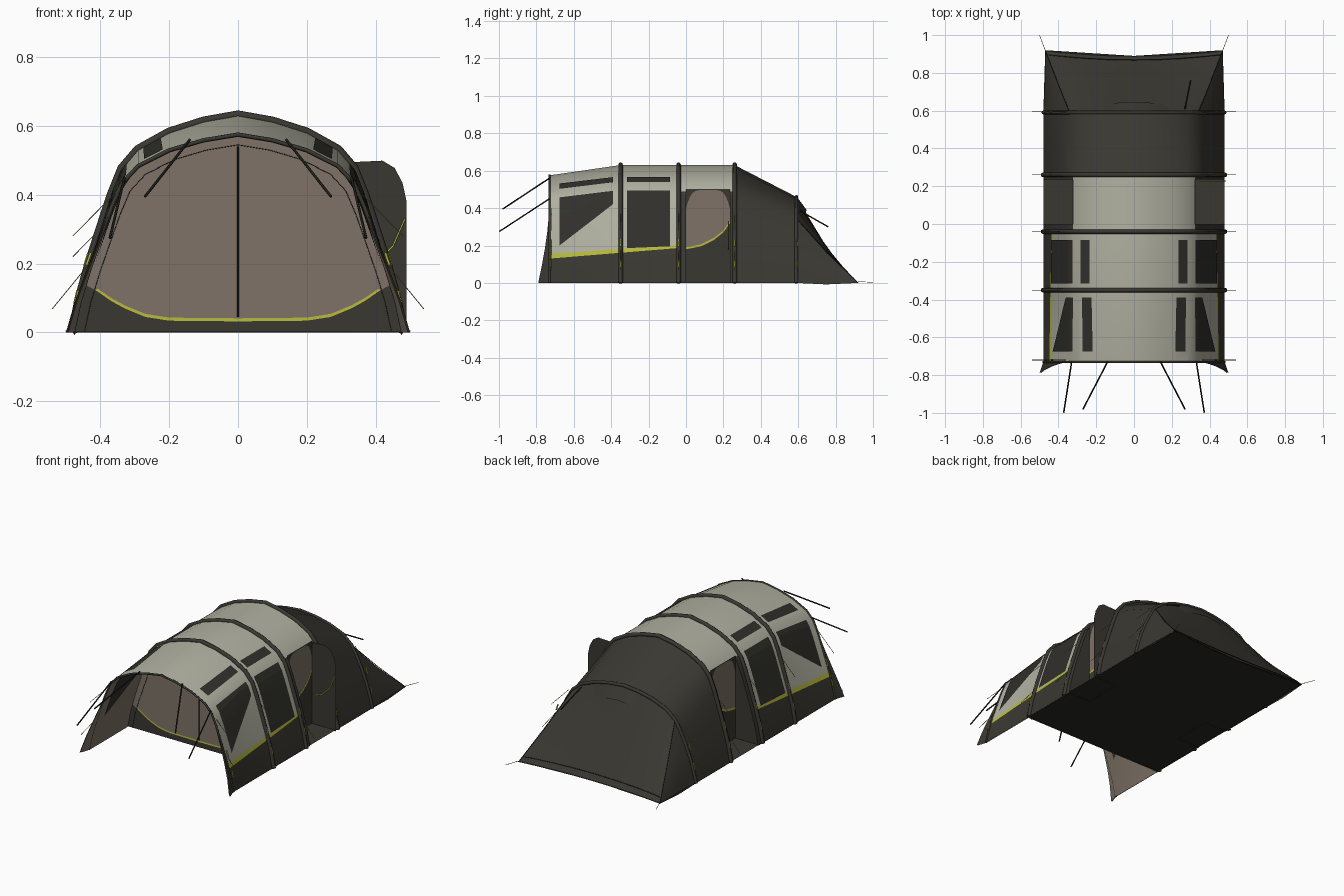
import bpy, bmesh, math
from mathutils import Vector

if "Cube" in bpy.data.objects:
    bpy.data.objects.remove(bpy.data.objects["Cube"])

def mat(name, c):
    m = bpy.data.materials.new(name)
    m.diffuse_color = (*c, 1)
    m.use_nodes = True
    m.node_tree.nodes["Principled BSDF"].inputs["Base Color"].default_value = m.diffuse_color
    return m

CREAM = mat("cream_fabric", (.44, .44, .36))
DARK = mat("dark_fabric", (.042, .039, .031))
TAUPE = mat("taupe_fabric", (.21, .17, .135))
LIME = mat("lime_trim", (.48, .50, .045))
GLASS = mat("window_mesh", (.030, .029, .024))
BLACK = mat("black_cord", (.012, .012, .011))
OLIVE = mat("olive_cord", (.24, .25, .05))
FLOOR = mat("groundsheet", (.022, .022, .018))

def lerp(tab, v):
    for (a, p), (b, q) in zip(tab, tab[1:]):
        if v <= b:
            return p + (q - p) * max(0, (v - a) / (b - a))
    return tab[-1][1]

# half cross-sections (x, z) of the main body and of the rear arch
HALF = [(.48, 0), (.46, .1), (.432, .2), (.40, .3), (.367, .4), (.337, .475),
        (.29, .53), (.2, .58), (.1, .612), (0, .63)]
REAR = [(.48, 0), (.462, .07), (.44, .14), (.412, .21), (.378, .28), (.34, .345),
        (.28, .395), (.19, .43), (.1, .45), (0, .46)]
HEIGHT = [(-.73, .575), (-.35, .63), (.26, .63)]

def mirror_pts(half):
    return half + [(-x, z) for x, z in half[-2::-1]]

def ring(y, k=1, flare=False):
    s = lerp(HEIGHT, y) / .63
    out = []
    for x, z in mirror_pts(HALF):
        f = max(0, 1 - z / .47) ** 1.6 if flare else 0
        out.append(Vector(((x + math.copysign(.02 * f, x)) * k, y - .06 * f, z * s * k)))
    return out

def rear_ring(y):
    return [Vector((x, y, z)) for x, z in mirror_pts(REAR)]

def surf(y, z, side, off=0):
    """point on the main wall at given y and z, pushed outwards by off"""
    zz = z * .63 / lerp(HEIGHT, y)
    tab = [(b, a) for a, b in HALF]
    x = lerp(tab, zz)
    slope = (lerp(tab, zz + .02) - lerp(tab, zz - .02)) / .04
    n = Vector((1, 0, -slope)).normalized()
    return Vector(((x + n.x * off) * side, y, z + n.z * off))

def finish(name, bm, mats, smooth=True):
    me = bpy.data.meshes.new(name)
    bm.to_mesh(me)
    bm.free()
    for m in mats:
        me.materials.append(m)
    ob = bpy.data.objects.new(name, me)
    bpy.context.collection.objects.link(ob)
    if smooth:
        bpy.ops.object.select_all(action='DESELECT')
        bpy.context.view_layer.objects.active = ob
        ob.select_set(True)
        bpy.ops.object.shade_smooth_by_angle(angle=math.radians(32))
    return ob

def loft_bm(rows, bm=None, mi=lambda i: 0):
    bm = bm or bmesh.new()
    vs = [[bm.verts.new(p) for p in r] for r in rows]
    for i, (a, b) in enumerate(zip(vs, vs[1:])):
        for j in range(len(a) - 1):
            f = bm.faces.new((a[j], a[j + 1], b[j + 1], b[j]))
            f.material_index = mi(i)
    return bm

def poly(name, pts, m):
    bm = bmesh.new()
    bm.faces.new([bm.verts.new(p) for p in pts])
    return finish(name, bm, [m], False)

def tube(name, paths, r, m, res=1):
    cu = bpy.data.curves.new(name + "_path", 'CURVE')
    cu.dimensions = '3D'
    cu.bevel_depth, cu.bevel_resolution, cu.use_fill_caps = r, res, True
    for path in paths:
        sp = cu.splines.new('POLY')
        sp.points.add(len(path) - 1)
        for p, q in zip(sp.points, path):
            p.co = (*q, 1)
    tmp = bpy.data.objects.new(name + "_tmp", cu)
    bpy.context.collection.objects.link(tmp)
    me = bpy.data.meshes.new_from_object(tmp.evaluated_get(bpy.context.evaluated_depsgraph_get()))
    bpy.data.objects.remove(tmp)
    me.name = name
    me.materials.clear()
    me.materials.append(m)
    ob = bpy.data.objects.new(name, me)
    bpy.context.collection.objects.link(ob)

# main shell: skirt, trim stripe, pale walls and roof, with the door bay cut out
bm = loft_bm([ring(-.73, flare=True)] + [ring(y) for y in (-.73, -.35, -.03, 0, .235, .26)])
bmesh.ops.remove_doubles(bm, verts=bm.verts, dist=1e-5)
SL = .082
for co, no in (((0, -.73, .13), (0, -SL, 1)), ((0, -.73, .155), (0, -SL + .012, 1)), ((0, 0, .49), (0, 0, 1))):
    bmesh.ops.bisect_plane(bm, geom=bm.verts[:] + bm.edges[:] + bm.faces[:], plane_co=co, plane_no=no)
cut = []
for f in bm.faces:
    c = f.calc_center_median()
    skirt = .13 + SL * (c.y + .73)
    if c.y < -.03 and c.y > -.73:
        f.material_index = 1 if c.z < skirt else 2 if c.z < .155 + (SL - .012) * (c.y + .73) else 0
    else:
        f.material_index = 0 if c.z > .49 and c.y > -.73 else 1
    if 0 < c.y < .235 and c.z < .49:
        cut.append(f)
bmesh.ops.delete(bm, geom=cut, context='FACES')
finish("main_shell", bm, [CREAM, DARK, LIME])

# porch lining
finish("porch_lining", loft_bm([ring(-.73, .988, True), ring(-.73, .988), ring(-.37, .988)]), [TAUPE])

# sleeping area behind the last tall arch
finish("rear_shell", loft_bm([ring(.26), rear_ring(.59)]), [DARK])

# sloping back: side triangles gather at the ground corners
back = []
for p in rear_ring(.59):
    t = max(-1, min(1, p.x / .33))
    back.append(Vector((.47 * t, .89 + .03 * t * t, 0)))
top = rear_ring(.59)
mid = [a.lerp(b, .5) - Vector((0, .006, .008)) for a, b in zip(top, back)]
bm = loft_bm([top, mid, back])
bmesh.ops.remove_doubles(bm, verts=bm.verts, dist=1e-4)
finish("rear_slope", bm, [DARK])
tube("rear_seams", [[top[i], mid[i] + Vector((0, .003, .003)), back[i]] for i in (5, 13)]
     + [[a.lerp(b, .85) + Vector((0, .002, .002)) for a, b in zip(mid[5:14], back[5:14])]], .002, BLACK)

# visor over the rear vent
edge = top[5:14]
lip = [Vector((p.x * .95, .60 + .045 * (1 - (p.x / .36) ** 2), p.z - .07)) for p in edge]
finish("rear_visor", loft_bm([[p + Vector((0, 0, .004)) for p in edge], lip]), [DARK])

# groundsheet
poly("groundsheet", [(-.48, -.36, .003), (.48, -.36, .003), (.48, .59, .003), (.47, .92, .003),
                     (0, .89, .003), (-.47, .92, .003), (-.48, .59, .003)], FLOOR)

# inflated arches
tube("arches", [ring(y, 1.005) for y in (-.35, -.04, .26)], .012, DARK, 2)
tube("rear_arch", [rear_ring(.59)], .010, DARK, 2)
tube("front_arch", [ring(-.73)], .006, DARK, 2)

# panel from columns: each column is a list of points, bands coloured bottom to top
def panel(name, cols, mats):
    finish(name, loft_bm([list(r) for r in zip(*cols)], mi=lambda i: i), mats, False)

# front door wall at the second arch
CURVE = [(0, .032), (.2, .034), (.27, .045), (.33, .07), (.37, .092), (.41, .12), (.5, .17)]
ZTOP = [(x, z) for x, z in HALF[::-1]]
cols = []
for i in range(-48, 49):
    x = i / 100 * .99
    t = lerp(ZTOP, abs(x)) * .99
    a = min(lerp(CURVE, abs(x)), t)
    b = min(a + (.009 if abs(x) < .415 else 0), t)
    cols.append([Vector((x, -.365, z)) for z in (.001, a, b, t)])
panel("front_door_wall", cols, [DARK, LIME, TAUPE])
tube("front_zip", [[(0, -.369, .045), (0, -.369, .54)]], .003, BLACK)
tube("front_door_seam", [[Vector((p.x * .93, -.368, p.z * .865)) for p in ring(-.35)]], .0012, BLACK)

# recessed side doors with their cheeks, sills and windows
SILL = [(0, .18), (.08, .195), (.15, .23), (.2, .27), (.235, .32)]
WINDOWS = [[(-.675, .2), (-.39, .42), (-.39, .49), (-.675, .455)],
           [(-.675, .5), (-.39, .535), (-.39, .562), (-.675, .528)],
           [(-.315, .185), (-.085, .195), (-.085, .492), (-.315, .492)],
           [(-.315, .535), (-.085, .535), (-.085, .562), (-.315, .562)]]
for s, side in ((1, "right"), (-1, "left")):
    cols = []
    for i in range(25):
        y = .235 * i / 24
        t = .497 - .10 * abs(i / 12 - 1) ** 5
        a = lerp(SILL, y)
        cols.append([Vector((.328 * s, y, z)) for z in (0, a, a + .011, t, .5)])
    panel(side + "_door", cols, [DARK, LIME, TAUPE, DARK])
    for y, tag in ((0, "front"), (.235, "rear")):
        outer = [surf(y, z, s) for z in (0, .1, .2, .3, .4, .475, .49)]
        poly(f"{side}_{tag}_door_cheek", [(.328 * s, y, 0)] + outer + [(.328 * s, y, .49)], DARK)
    poly(side + "_door_step", [(s * x, y, .006) for x, y in ((.328, 0), (.48, 0), (.48, .235), (.328, .235))], DARK)
    # window plates follow the wall, outside and inside the porch
    bm = bmesh.new()
    for k, w in enumerate(WINDOWS):
        q = [Vector((a, b, 0)) for a, b in w]
        for off in (.004, -.011) if k < 2 else (.004,):
            rows = []
            for i in range(9):
                a, b = q[0].lerp(q[3], i / 8), q[1].lerp(q[2], i / 8)
                rows.append([surf(p.x, p.y, s, off) for p in (a.lerp(b, j / 6) for j in range(7))])
            loft_bm(rows, bm)
    finish(side + "_windows", bm, [GLASS], False)

# right door flap held open
poly("open_door_flap", [(x, .232, z) for x, z in ((.335, 0), (.49, 0), (.49, .38), (.478, .435), (.455, .478),
                                                  (.42, .499), (.335, .495))], DARK)
tube("flap_trim", [[(.345, .228, .18), (.40, .228, .2), (.45, .228, .25), (.485, .228, .33)]], .003, LIME)

# guy ropes
front, sides, ties = [], [], []
for s in (1, -1):
    front += [[(.14 * s, -.73, .56), (.27 * s, -.98, .395)], [(.33 * s, -.73, .45), (.372 * s, -.998, .275)]]
    for y in (-.72, -.35, -.04, .26, .595):
        lo = .0 if y < .5 else .06
        sides += [[(.362 * s, y, .40 - lo), (.48 * s, y, .28 - lo)], [(.432 * s, y, .2), (.54 * s, y, .068)]]
        for z in (.10, .21):
            ties.append([surf(min(y, .26), z - .018, s, .012) + Vector((0, max(0, y - .26), 0)),
                         surf(min(y, .26), z + .018, s, .012) + Vector((0, max(0, y - .26), 0))])
    sides.append([(.47 * s, .92, .006), (.5 * s, .999, .004)])
front.append([(.27, .61, .385), (.3, .76, .3)])
tube("main_guy_ropes", front, .004, BLACK)
tube("side_guy_ropes", sides, .0014, OLIVE)
tube("arch_ties", ties, .004, LIME)
